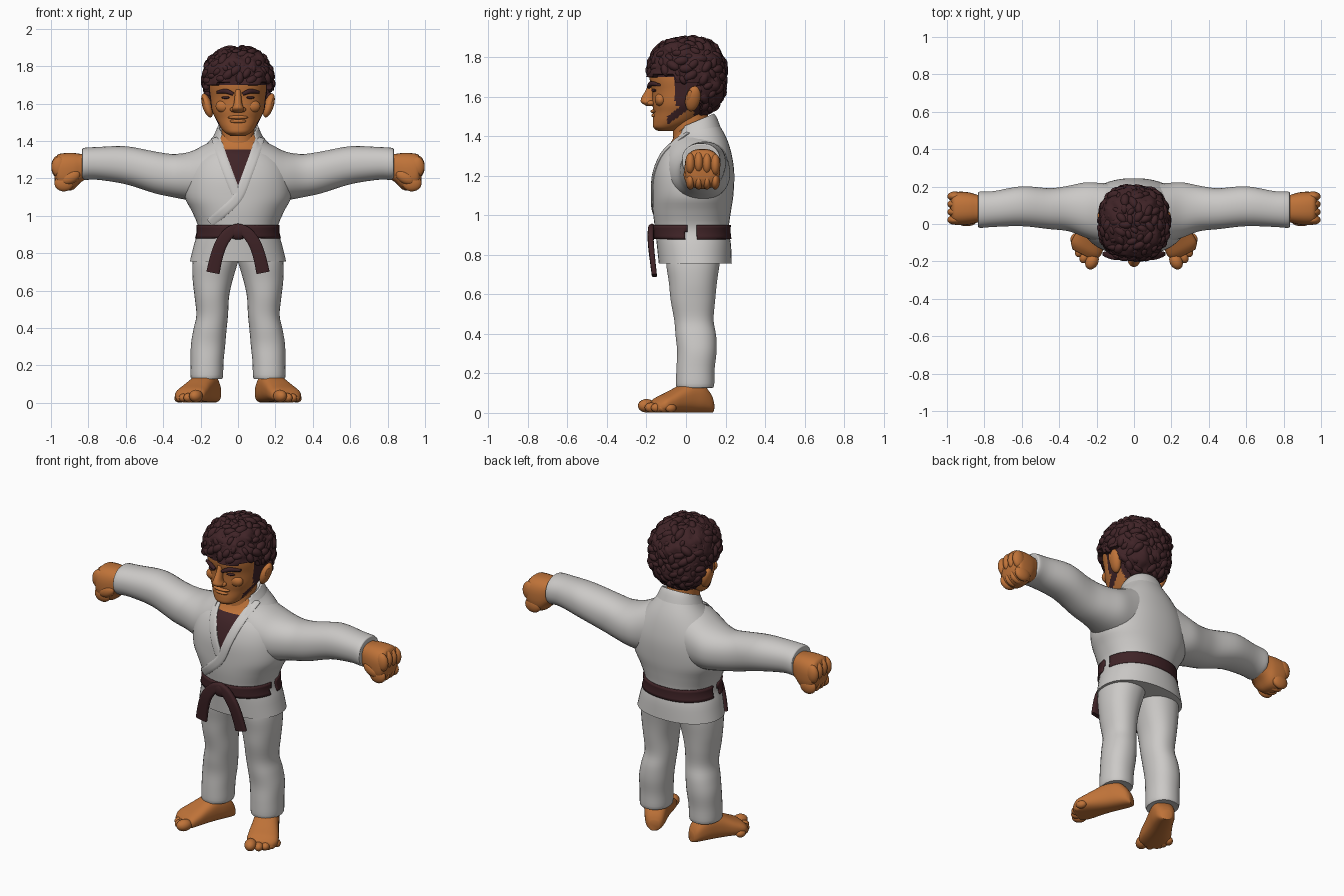
import bpy, bmesh, math, random
from mathutils import Vector as V, noise, Matrix
from mathutils.bvhtree import BVHTree

if "Cube" in bpy.data.objects:
    bpy.data.objects.remove(bpy.data.objects["Cube"])

random.seed(4)


def material(name, rgb):
    m = bpy.data.materials.new(name)
    m.diffuse_color = (*rgb, 1)
    m.use_nodes = True
    m.node_tree.nodes["Principled BSDF"].inputs["Base Color"].default_value = m.diffuse_color
    return m


SKIN = material("skin", (0.52, 0.17, 0.04))
DARK = material("dark brown", (0.05, 0.017, 0.02))
CLOTH = material("cloth", (0.60, 0.585, 0.57))
X, Y, Z = V((1, 0, 0)), V((0, 1, 0)), V((0, 0, 1))


def finish(name, bm, mats, angle=50):
    bmesh.ops.recalc_face_normals(bm, faces=bm.faces)
    me = bpy.data.meshes.new(name)
    bm.to_mesh(me)
    bm.free()
    for m in mats:
        me.materials.append(m)
    ob = bpy.data.objects.new(name, me)
    bpy.context.collection.objects.link(ob)
    bpy.ops.object.select_all(action='DESELECT')
    ob.select_set(True)
    bpy.context.view_layer.objects.active = ob
    bpy.ops.object.shade_smooth_by_angle(angle=math.radians(angle))
    return ob


def smooth_rows(rows, k):
    """Catmull-Rom interpolation between section rows."""
    out = []
    for i in range(len(rows) - 1):
        p0, p1, p2, p3 = rows[max(i - 1, 0)], rows[i], rows[i + 1], rows[min(i + 2, len(rows) - 1)]
        for j in range(k):
            t = j / k
            out.append([0.5 * (2 * b + (c - a) * t + (2 * a - 5 * b + 4 * c - d) * t * t
                               + (3 * b - a - 3 * c + d) * t ** 3) for a, b, c, d in zip(p0, p1, p2, p3)])
    return out + [list(rows[-1])]


def loft(rows, u, v, e=2.2, n=32, k=4, cap=True):
    """Rows are (x, y, z, radius along u, radius along v, tilt of v); u=None follows the path."""
    bm, rings = bmesh.new(), []
    rows = smooth_rows([tuple(r) + (0,) * (6 - len(r)) for r in rows], k)
    for i, (x, y, z, a, b, tilt) in enumerate(rows):
        uu = u
        if u is None:
            tan = V(rows[min(i + 1, len(rows) - 1)][:3]) - V(rows[max(i - 1, 0)][:3])
            uu = tan.cross(v).normalized()
        vv = v + uu.cross(v) * tilt
        ring = []
        for j in range(n):
            t = 2 * math.pi * (j + 0.5) / n
            c, s = math.cos(t), math.sin(t)
            cu, sv = math.copysign(abs(c) ** (2 / e), c), math.copysign(abs(s) ** (2 / e), s)
            ring.append(bm.verts.new(V((x, y, z)) + uu * a * cu + vv * b * sv))
        rings.append(ring)
    for r, q in zip(rings, rings[1:]):
        for j in range(n):
            bm.faces.new((r[j], r[(j + 1) % n], q[(j + 1) % n], q[j]))
    if cap:
        bm.faces.new(rings[0])
        bm.faces.new(rings[-1])
    return bm


def blob(bm, c, r, rot=None, sub=3):
    m = Matrix.Translation(c) @ (rot or Matrix()) @ Matrix.Diagonal((*r, 1))
    return bmesh.ops.create_icosphere(bm, subdivisions=sub, radius=1, matrix=m)['verts']


# Jacket body, with the open neck cut in as a clean V
TORSO = [(0, .047, .755, .258, .185), (0, .04, .85, .235, .188), (0, .03, .93, .212, .187),
         (0, .03, 1.02, .245, .198), (0, .035, 1.1, .285, .205), (0, .04, 1.2, .285, .205),
         (0, .047, 1.28, .26, .19), (0, .05, 1.35, .2, .165, .1), (0, .05, 1.41, .14, .125, .3),
         (0, .045, 1.46, .108, .095, .4)]
bm = loft(TORSO, X, Y, n=48)
for co, no in (((0, 0, 1.16), (1, 0, -.37)), ((0, 0, 1.16), (1, 0, .37)), ((0, 0, 1.355), (0, 0, 1))):
    fs = [f for f in bm.faces if f.calc_center_median().z > 1.1 and f.calc_center_median().y < 0]
    geom = fs + list({e for f in fs for e in f.edges}) + list({w for f in fs for w in f.verts})
    bmesh.ops.bisect_plane(bm, geom=geom, plane_co=co, plane_no=no)
for f in bm.faces:
    c = f.calc_center_median()
    if c.y < 0 and abs(c.x) < .37 * (c.z - 1.16):
        f.material_index = 1 if c.z < 1.355 else 2
tree = BVHTree.FromBMesh(bm)
finish("jacket", bm, [CLOTH, DARK, SKIN])


def front(x, z, off=0.0):
    hit = tree.ray_cast(V((x, -2, z)), Y)[0]
    return (hit.y if hit else -.05) - off


# Lapels along the neck opening, one crossing over towards the waist
for name, pts in (("left_lapel", [(.118, 1.42), (.09, 1.33), (.05, 1.22), (0, 1.1), (-.08, 1.02), (-.15, .96)]),
                  ("right_lapel", [(-.118, 1.42), (-.09, 1.33), (-.05, 1.22), (-.01, 1.12)])):
    finish(name, loft([(x, front(x, z), z, .026, .009) for x, z in pts], None, Y, 3, 12), [CLOTH])

# Raised collar around the neck
bm = loft([(0, .05, 1.40, .14, .128, .3), (0, .05, 1.45, .118, .107, .4), (0, .047, 1.475, .108, .095, .42)],
          X, Y, n=48, cap=False)
bmesh.ops.delete(bm, geom=[f for f in bm.faces if f.calc_center_median().y < 0
                           and abs(f.calc_center_median().x) < .09], context='FACES')
finish("collar", bm, [CLOTH]).modifiers.new("thickness", 'SOLIDIFY').thickness = .012

# Belt with a gap at each side
bm = loft([(0, .033, .88, .231, .197), (0, .03, .915, .222, .196), (0, .03, .95, .224, .197)],
          X, Y, n=96, k=2, cap=False)
bmesh.ops.delete(bm, geom=[f for f in bm.faces if 0 < f.calc_center_median().y < .06], context='FACES')
finish("belt", bm, [DARK]).modifiers.new("thickness", 'SOLIDIFY').thickness = .012

# Belt knot and hanging tails
bm = bmesh.new()
blob(bm, (0, -.172, .915), (.055, .022, .043))
finish("belt_knot", bm, [DARK])
for s, name in ((1, "left_belt_tail"), (-1, "right_belt_tail")):
    rows = [(-.02 * s, -.172, .93, .025, .014), (.035 * s, -.178, .918, .03, .015),
            (.085 * s, -.178, .86, .033, .015), (.115 * s, -.17, .78, .034, .014), (.134 * s, -.16, .695, .036, .013)]
    finish(name, loft(rows, None, Y, 4, 16), [DARK])

for s, side in ((1, "left"), (-1, "right")):
    # Sleeve
    rows = [(.1, .05, 1.25, .165, .17), (.18, .06, 1.225, .16, .155), (.26, .075, 1.212, .148, .13),
            (.35, .083, 1.215, .122, .116), (.45, .082, 1.233, .11, .112), (.6, .095, 1.27, .107, .102),
            (.75, .08, 1.28, .096, .088), (.825, .076, 1.277, .097, .086), (.832, .076, 1.277, .085, .075)]
    finish(side + "_sleeve", loft([(r[0] * s, *r[1:]) for r in rows], Y, Z), [CLOTH])
    # Fist with curled fingers and thumb
    rows = [(.79, .08, 1.268, .065, .06), (.84, .082, 1.255, .075, .076), (.88, .083, 1.238, .086, .098),
            (.93, .083, 1.235, .09, .1), (.965, .083, 1.24, .083, .086), (.98, .083, 1.24, .05, .055)]
    bm = loft([(r[0] * s, *r[1:]) for r in rows], Y, Z, 2.6)
    for i in range(4):
        y = .022 + .042 * i
        blob(bm, (.958 * s, y, 1.268 - .006 * abs(i - 1)), (.04, .026, .055))
        blob(bm, (.93 * s, y, 1.175), (.052, .024, .045))
    blob(bm, (.895 * s, .012, 1.205), (.055, .024, .033), Matrix.Rotation(.5 * s, 4, 'Y'))
    finish(side + "_hand", bm, [SKIN], 80)
    # Trouser leg
    rows = [(.1, .04, .84, .13, .14), (.122, .035, .75, .122, .135), (.135, .035, .66, .108, .122),
            (.14, .035, .57, .093, .113), (.138, .04, .47, .085, .1), (.15, .05, .39, .089, .103),
            (.16, .055, .31, .092, .1), (.165, .048, .22, .088, .097), (.167, .046, .135, .086, .096),
            (.167, .046, .13, .07, .08)]
    finish(side + "_trouser_leg", loft([(r[0] * s, *r[1:]) for r in rows], X, Y), [CLOTH])
    # Foot turned outwards, with toes
    d, p = V((.45 * s, -.89, 0)), V((.89 * s, .45, 0))
    heel = V((.125 * s, .13, 0))
    rows = []
    for t, w, h in ((0, .03, .03), (.02, .05, .05), (.07, .064, .075), (.13, .07, .078), (.19, .077, .065),
                    (.25, .086, .05), (.3, .086, .038), (.33, .06, .025)):
        c = heel + d * t
        rows.append((c.x, c.y, h + .002, w, h))
    bm = loft(rows, p, Z, 2.6)
    for o, t, r in ((-.06, .34, .034), (-.014, .338, .025), (.022, .322, .024), (.053, .3, .023), (.078, .272, .022)):
        blob(bm, heel + d * t + p * o + Z * (r + .002), (r, r * 1.35, r), Matrix.Rotation(.47 * s, 4, 'Z'))
    finish(side + "_foot", bm, [SKIN], 80)
    # Ear
    bm = bmesh.new()
    blob(bm, (.165 * s, .035, 1.59), (.026, .038, .068),
         Matrix.Rotation(.3 * s, 4, 'Y') @ Matrix.Rotation(-.2, 4, 'X'))
    blob(bm, (.184 * s, .02, 1.6), (.008, .016, .035), Matrix.Rotation(.3 * s, 4, 'Y'))
    finish(side + "_ear", bm, [SKIN])
    # Eyebrow and eye
    rows = [(.025 * s, -.188, 1.65, .009, .01), (.065 * s, -.176, 1.666, .013, .012), (.115 * s, -.138, 1.66, .007, .01)]
    finish(side + "_eyebrow", loft(rows, None, Y, 2.2, 12), [DARK])
    bm = bmesh.new()
    blob(bm, (.066 * s, -.163, 1.632), (.024, .009, .007), Matrix.Rotation(.4 * s, 4, 'Z'))
    finish(side + "_eye", bm, [DARK])

# Neck
finish("neck", loft([(0, .03, 1.34, .1, .1), (0, .025, 1.42, .09, .09), (0, .02, 1.56, .09, .09)], X, Y), [SKIN])

# Head, with sideburns and jaw stripe coloured by position
HEAD = [(0, -.10, 1.427, .04, .04), (0, -.09, 1.445, .07, .075), (0, -.06, 1.475, .096, .108),
        (0, -.03, 1.52, .12, .135), (0, -.01, 1.565, .14, .16), (0, 0, 1.63, .15, .172),
        (0, 0, 1.70, .157, .185), (0, 0, 1.80, .15, .18), (0, 0, 1.87, .1, .12)]
bm = loft(HEAD, X, Y, 2.2, 96, 8)
for f in bm.faces:
    c = f.calc_center_median()
    stripe = abs((c.z - 1.55) - .75 * (c.y - .0)) < .022 and -.095 < c.y < .02 and abs(c.x) > .05
    sideburn = c.z > 1.555 and -.055 < c.y < .04
    if stripe or sideburn or c.z > 1.70 or (c.y > .04 and c.z > 1.5):
        f.material_index = 1
finish("head", bm, [SKIN, DARK])

# Nose, cheeks, lips and chin
bm = loft([(0, -.165, 1.675, .016, .02), (0, -.178, 1.635, .018, .025), (0, -.19, 1.595, .024, .036),
           (0, -.188, 1.572, .034, .04), (0, -.175, 1.553, .024, .025)], X, Y, 2, 20)
for s in (1, -1):
    blob(bm, (.075 * s, -.128, 1.585), (.045, .03, .035))
    blob(bm, (.028 * s, -.178, 1.568), (.015, .02, .013))
blob(bm, (0, -.158, 1.526), (.055, .022, .011))
blob(bm, (0, -.155, 1.505), (.045, .021, .011))
blob(bm, (0, -.135, 1.457), (.045, .032, .03))
finish("facial_features", bm, [SKIN], 80)

# Hair: rounded cap tucked under the skin below the hairline, covered in curls
C, R = V((0, .005, 1.70)), V((.185, .197, .2))


def hair_point(d):
    k = sum(abs(q) ** 2.5 for q in d) ** (-1 / 2.5)
    return C + V((d.x * R.x, d.y * R.y, d.z * R.z)) * k


def hairline(y):
    return 1.70 if y < -.06 else 1.66 if y < .065 else 1.5


bm = bmesh.new()
for w in blob(bm, (0, 0, 0), (1, 1, 1), sub=5):
    q = hair_point(w.co.normalized())
    q += w.co.normalized() * .018 * noise.noise(q * 22)
    if q.z < hairline(q.y):
        q = C + (q - C) * .6
    w.co = q
for i in range(230):
    z = 1 - 2 * (i + .5) / 230
    a = i * 2.39996
    d = V((math.cos(a) * math.sqrt(1 - z * z), math.sin(a) * math.sqrt(1 - z * z), z))
    q = C + (hair_point(d) - C) * .94
    if q.z > hairline(q.y) + .022:
        r = random.uniform(.016, .028)
        rot = Matrix.Rotation(random.uniform(0, 6), 4, d) @ d.to_track_quat('Z', 'Y').to_matrix().to_4x4()
        blob(bm, q, (r * 1.5, r * .9, r), rot, 2)
finish("hair", bm, [DARK], 60)
